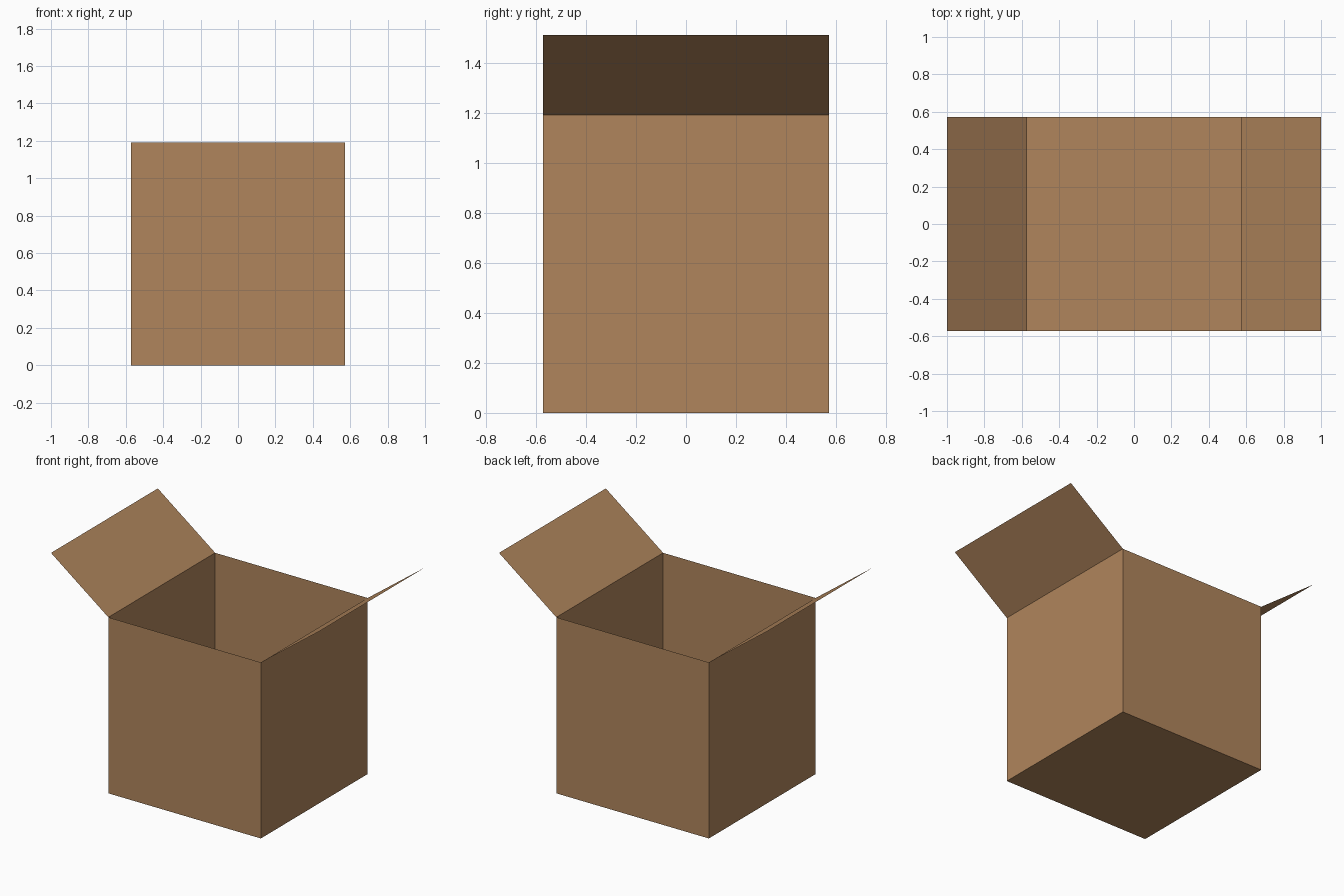
import bpy, bmesh

if "Cube" in bpy.data.objects:
    bpy.data.objects.remove(bpy.data.objects["Cube"])

HALF, HEIGHT = 0.571, 1.191        # box half width and rim height
TIP_X, TIP_Z = 1.0, 1.512          # outer edge of the open flaps

card = bpy.data.materials.new("cardboard")
card.diffuse_color = (0.434, 0.235, 0.107, 1)
card.use_nodes = True
card.node_tree.nodes["Principled BSDF"].inputs["Base Color"].default_value = card.diffuse_color


def add_object(name, bm):
    mesh = bpy.data.meshes.new(name)
    bm.to_mesh(mesh)
    bm.free()
    mesh.materials.append(card)
    obj = bpy.data.objects.new(name, mesh)
    bpy.context.collection.objects.link(obj)
    return obj


# Open box: thin card walls and floor, no lid
bm = bmesh.new()
bmesh.ops.create_cube(bm, size=1)
bmesh.ops.scale(bm, vec=(2 * HALF, 2 * HALF, HEIGHT), verts=bm.verts)
bmesh.ops.translate(bm, vec=(0, 0, HEIGHT / 2), verts=bm.verts)
lid = [f for f in bm.faces if f.normal.z > 0.5]
bmesh.ops.delete(bm, geom=lid, context='FACES_ONLY')
add_object("box_body", bm)

# Open flaps, hinged on the left and right rims
for name, side in (("left_flap", -1), ("right_flap", 1)):
    bm = bmesh.new()
    corners = [(HALF, -HALF, HEIGHT), (HALF, HALF, HEIGHT),
               (TIP_X, HALF, TIP_Z), (TIP_X, -HALF, TIP_Z)]
    face = bm.faces.new([bm.verts.new((side * x, y, z)) for x, y, z in corners])
    face.normal_update()
    if face.normal.z > 0:           # underside continues the outer wall
        face.normal_flip()
    add_object(name, bm)
